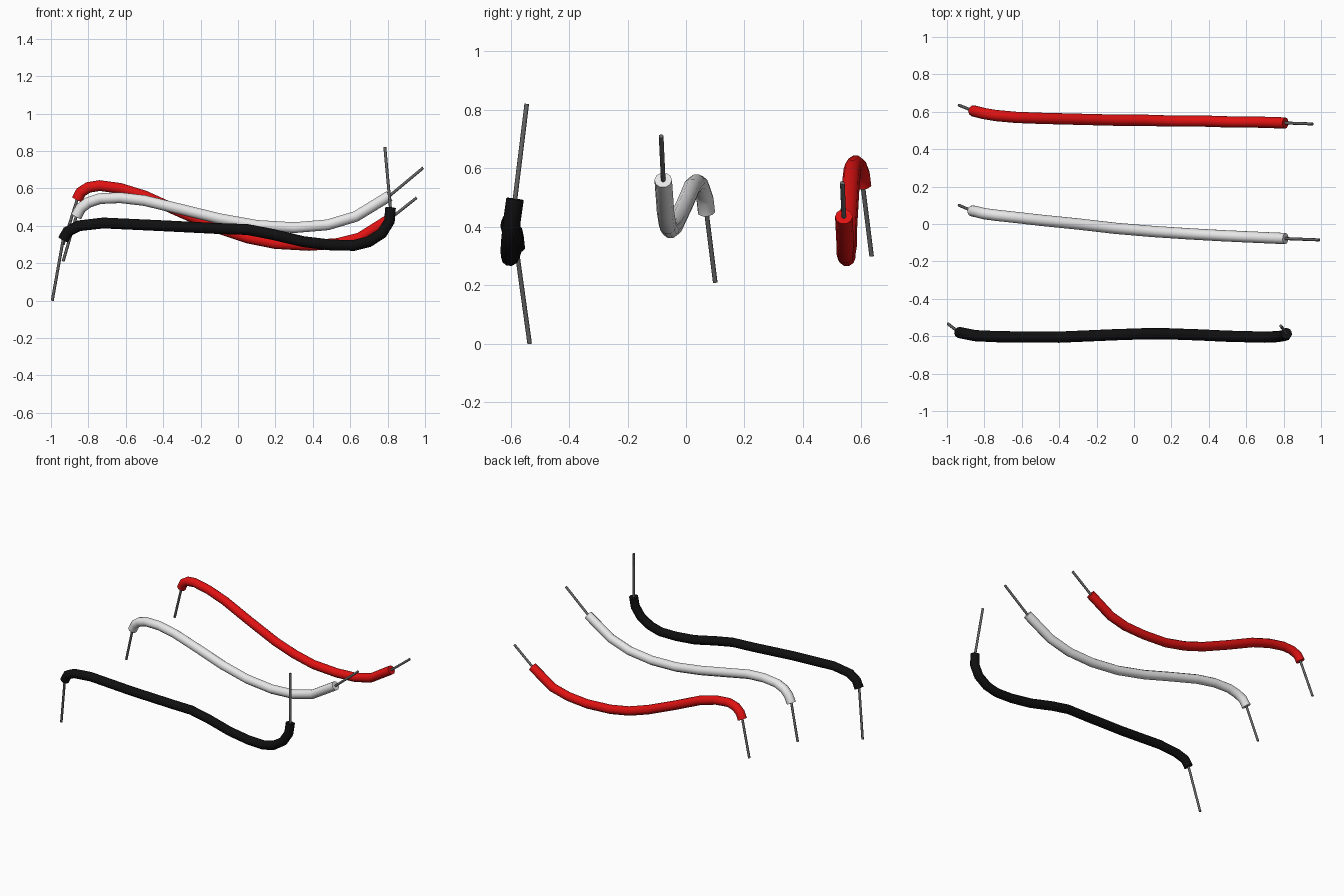
import bpy
from mathutils import Vector

default_cube = bpy.data.objects.get("Cube")
if default_cube:
    bpy.data.objects.remove(default_cube, do_unlink=True)


def make_material(name, color, roughness=0.5):
    material = bpy.data.materials.new(name)
    material.use_nodes = True
    rgba = (*color, 1.0)
    material.diffuse_color = rgba
    shader = next(n for n in material.node_tree.nodes if n.type == 'BSDF_PRINCIPLED')
    shader.inputs["Base Color"].default_value = rgba
    shader.inputs["Roughness"].default_value = roughness
    return material


def sweep(name, points, radius, material):
    """Round capped tube along a path, turned into a smooth shaded mesh."""
    curve = bpy.data.curves.new(name, 'CURVE')
    curve.dimensions = '3D'
    curve.bevel_depth = radius
    curve.bevel_resolution = 3
    curve.use_fill_caps = True
    spline = curve.splines.new('POLY')
    spline.points.add(len(points) - 1)
    for target, point in zip(spline.points, points):
        target.co = (*point, 1.0)
    tube = bpy.data.objects.new(name, curve)
    bpy.context.collection.objects.link(tube)
    bpy.ops.object.select_all(action='DESELECT')
    tube.select_set(True)
    bpy.context.view_layer.objects.active = tube
    bpy.ops.object.convert(target='MESH')
    tube = bpy.context.object
    tube.data.materials.clear()
    tube.data.materials.append(material)
    bpy.ops.object.shade_smooth_by_angle(angle=0.7)
    return tube


def bare_end(name, base, inner, tip):
    """Straight metal pin that starts a little inside the insulation."""
    base, inner, tip = Vector(base), Vector(inner), Vector(tip)
    root = base + (inner - base).normalized() * 0.02
    sweep(name, [root, base, tip], PIN_RADIUS, metal)


def jumper_wire(color_name, material, path, left_tip, right_tip):
    sweep(color_name + "_insulation", path, TUBE_RADIUS, material)
    bare_end(color_name + "_right_pin", path[0], path[1], left_tip)
    bare_end(color_name + "_left_pin", path[-1], path[-2], right_tip)


TUBE_RADIUS = 0.03
PIN_RADIUS = 0.008

metal = make_material("pin metal", (0.13, 0.13, 0.13), 0.4)
red = make_material("red insulation", (0.75, 0.006, 0.006))
white = make_material("white insulation", (0.8, 0.8, 0.8))
black = make_material("black insulation", (0.005, 0.005, 0.005))

# Rear wire
jumper_wire("red", red, [
    (-.86, .605, .54), (-.84, .6, .58), (-.8, .59, .605), (-.74, .58, .615),
    (-.63, .57, .6), (-.5, .565, .56), (-.3, .56, .47), (-.1, .555, .385),
    (.05, .555, .335), (.2, .55, .305), (.38, .55, .295), (.53, .545, .305),
    (.65, .545, .335), (.81, .54, .435)],
    (-.935, .635, .3), (.955, .535, .55))

# Middle wire
jumper_wire("white", white, [
    (-.865, .07, .45), (-.84, .065, .495), (-.8, .055, .525), (-.74, .047, .545),
    (-.63, .035, .55), (-.5, .02, .535), (-.3, 0, .487), (-.1, -.023, .438),
    (.1, -.04, .402), (.3, -.053, .39), (.48, -.063, .405), (.63, -.07, .45),
    (.81, -.078, .56)],
    (-.935, .1, .21), (.99, -.085, .71))

# Front wire
jumper_wire("black", black, [
    (-.935, -.58, .325), (-.91, -.585, .37), (-.85, -.597, .4), (-.72, -.603, .415),
    (-.4, -.605, .4), (-.1, -.592, .385), (.05, -.587, .38), (.18, -.587, .355),
    (.35, -.593, .315), (.5, -.6, .297), (.62, -.603, .295), (.7, -.605, .315),
    (.77, -.602, .36), (.81, -.595, .425), (.815, -.585, .495)],
    (-.993, -.535, 0), (.785, -.545, .82))
